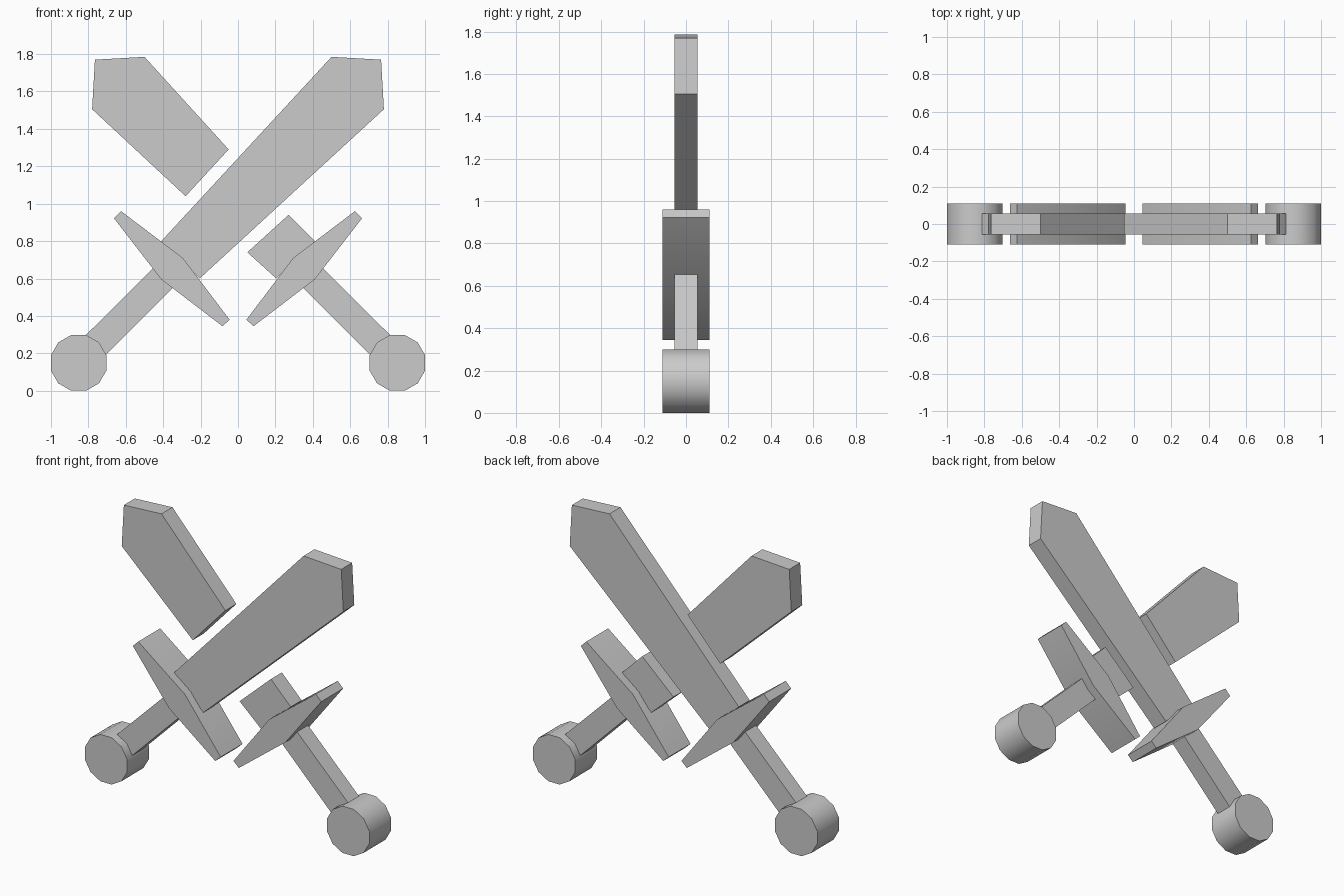
import bpy
import bmesh
import math

default = bpy.data.objects.get("Cube")
if default:
    bpy.data.objects.remove(default, do_unlink=True)

steel = bpy.data.materials.new("plain grey")
steel.use_nodes = True
grey = (0.6, 0.6, 0.6, 1)
steel.diffuse_color = grey
steel.node_tree.nodes["Principled BSDF"].inputs["Base Color"].default_value = grey

THIN, THICK = 0.055, 0.11


def plate(name, outline, half, side=1):
    """Extrude an (x, z) outline along y; side -1 mirrors it in x."""
    bm = bmesh.new()
    face = bm.faces.new([bm.verts.new((side * x, -half, z)) for x, z in outline])
    new = bmesh.ops.extrude_face_region(bm, geom=[face])["geom"]
    moved = [v for v in new if isinstance(v, bmesh.types.BMVert)]
    bmesh.ops.translate(bm, verts=moved, vec=(0, 2 * half, 0))
    bmesh.ops.recalc_face_normals(bm, faces=bm.faces)
    mesh = bpy.data.meshes.new(name)
    bm.to_mesh(mesh)
    bm.free()
    mesh.materials.append(steel)
    obj = bpy.data.objects.new(name, mesh)
    bpy.context.collection.objects.link(obj)
    bpy.ops.object.select_all(action="DESELECT")
    obj.select_set(True)
    bpy.context.view_layer.objects.active = obj
    bpy.ops.object.shade_smooth_by_angle(angle=math.radians(40))
    return obj


# Outlines of the sword whose hilt is at -x and tip at +x
tip = [(0.78, 1.505), (0.765, 1.77), (0.5, 1.785)]
blade_base = [(-0.41, 0.80), (-0.205, 0.60)]
guard = [(-0.625, 0.96), (-0.295, 0.71), (-0.045, 0.38),
         (-0.083, 0.345), (-0.41, 0.595), (-0.663, 0.922)]
handle = [(-0.813, 0.298), (-0.705, 0.193), (-0.33, 0.568), (-0.435, 0.673)]
radius = 0.149 / math.cos(math.pi / 12)
pommel = [(-0.852 + radius * math.cos(math.radians(15 + 30 * i)),
           0.149 + radius * math.sin(math.radians(15 + 30 * i)))
          for i in range(12)]

# Hilts of both swords
for label, side in (("right", 1), ("left", -1)):
    plate(label + "_guard", guard, THICK, side)
    plate(label + "_handle", handle, THIN, side)
    plate(label + "_pommel", pommel, THICK, side)

# Whole blade, and the mirrored blade with a gap where they cross
plate("whole_blade", tip + blade_base, THIN)
plate("split_blade_upper", tip + [(0.05, 1.29), (0.28, 1.04)], THIN, -1)
plate("split_blade_lower", blade_base + [(-0.05, 0.74), (-0.27, 0.94)], THIN, -1)
